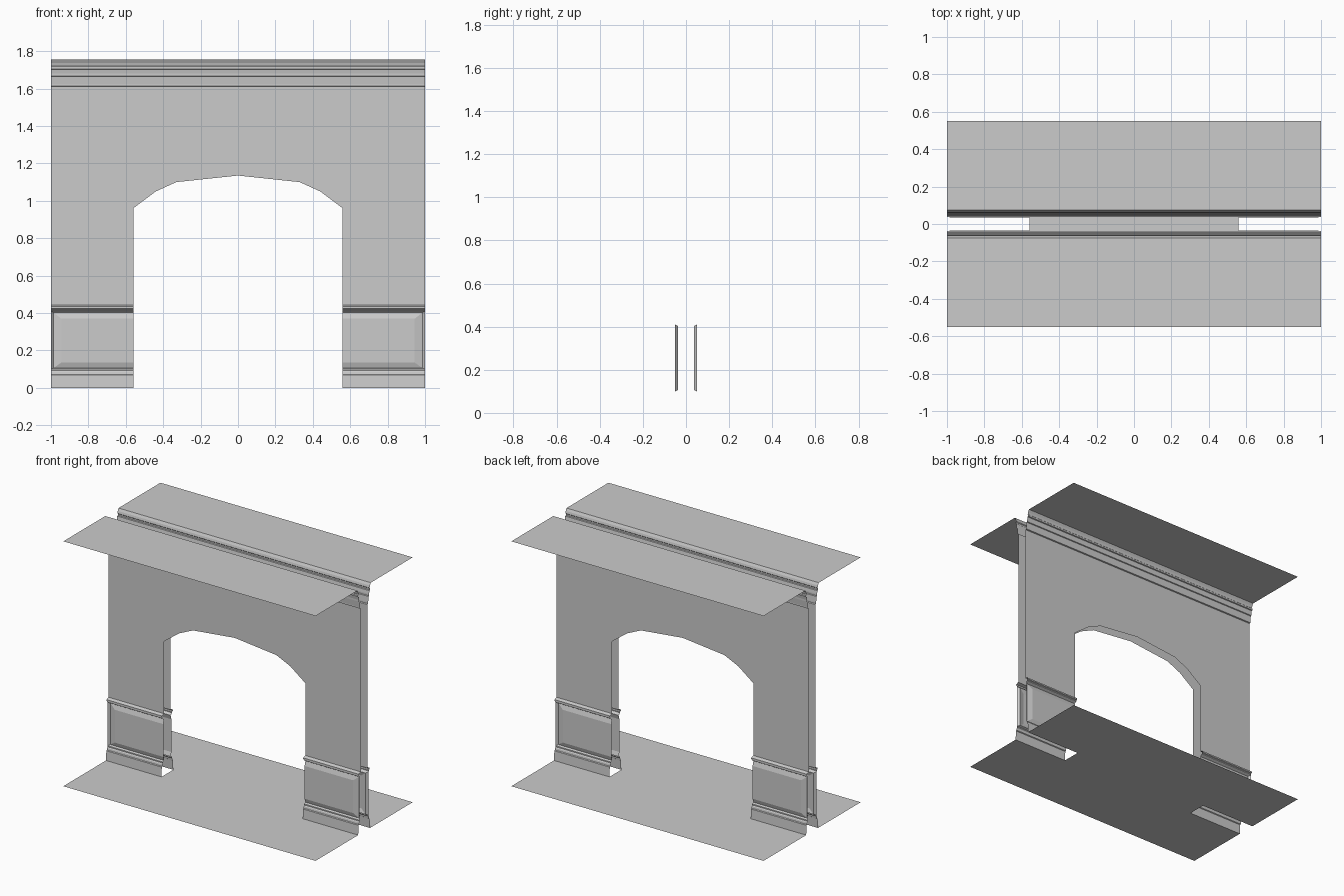
import bpy

if "Cube" in bpy.data.objects:
    bpy.data.objects.remove(bpy.data.objects["Cube"])

WALL_Y, BASE_Y, CROWN_Y, DEPTH = 0.0375, 0.067, 0.075, 0.55
OPEN_X, END_X = 0.56, 1.0


def mesh_object(name, verts, faces):
    """Quarter part (x > 0, y < 0), mirrored to the other side and the back."""
    mesh = bpy.data.meshes.new(name)
    mesh.from_pydata(verts, [], faces)
    obj = bpy.data.objects.new(name, mesh)
    bpy.context.collection.objects.link(obj)
    mirror = obj.modifiers.new("mirror", 'MIRROR')
    mirror.use_axis = (True, True, False)
    mirror.use_clip = False
    mirror.merge_threshold = 0.0005
    return obj


def moulding(name, profile, x0, x1):
    """Sweep a (depth, height) profile, listed bottom to top, along x."""
    verts = []
    for d, z in profile:
        verts += [(x0, -d, z), (x1, -d, z)]
    faces = [(2 * i, 2 * i + 1, 2 * i + 3, 2 * i + 2) for i in range(len(profile) - 1)]
    return mesh_object(name, verts, faces)


# Wall sheets with the faceted arch opening
arch = [(0, 1.135), (0.33, 1.10), (0.44, 1.05), (OPEN_X, 0.96)]
outline = arch + [(OPEN_X, 0.44), (END_X, 0.44), (END_X, 1.612), (0, 1.612)]
mesh_object("arch_wall", [(x, -WALL_Y, z) for x, z in outline],
            [tuple(range(len(outline)))])

# Crown moulding under the ceiling
moulding("crown_moulding", [
    (WALL_Y, 1.612), (0.046, 1.615), (0.046, 1.625), (0.050, 1.665),
    (0.056, 1.668), (0.056, 1.68), (0.060, 1.703), (0.067, 1.706),
    (0.067, 1.717), (0.062, 1.722), (0.066, 1.738), (CROWN_Y, 1.755)], 0, END_X)

# Baseboard and chair rail on each pier
moulding("baseboard", [
    (BASE_Y, 0), (0.063, 0.068), (0.057, 0.072), (0.055, 0.085),
    (0.050, 0.092), (0.050, 0.10)], OPEN_X, END_X)
moulding("chair_rail", [
    (0.050, 0.41), (0.054, 0.413), (0.054, 0.42), (0.061, 0.424),
    (0.061, 0.434), (WALL_Y, 0.442)], OPEN_X, END_X)

# Raised wainscot panel: frame edge, recess, raised field (open at the arch side)
rings = [(1.0, 0.10, 0.41, 0.050), (0.986, 0.106, 0.402, 0.036),
         (0.945, 0.135, 0.37, 0.046)]
verts, faces = [], []
for x, z0, z1, d in rings:
    verts += [(OPEN_X, -d, z0), (x, -d, z0), (x, -d, z1), (OPEN_X, -d, z1)]
for r in (0, 4):
    faces += [(r + i, r + i + 1, r + i + 5, r + i + 4) for i in range(3)]
faces.append((8, 9, 10, 11))
mesh_object("wainscot_panel", verts, faces)

# Floor, notched around the hollow piers
floor = [(0, -DEPTH), (END_X, -DEPTH), (END_X, -BASE_Y), (OPEN_X, -BASE_Y),
         (OPEN_X, 0), (0, 0)]
mesh_object("floor", [(x, y, 0) for x, y in floor], [tuple(range(6))])

# Ceiling strips in front of and behind the wall
ceiling = [(0, -DEPTH), (END_X, -DEPTH), (END_X, -CROWN_Y), (0, -CROWN_Y)]
mesh_object("ceiling", [(x, y, 1.755) for x, y in ceiling], [(3, 2, 1, 0)])
